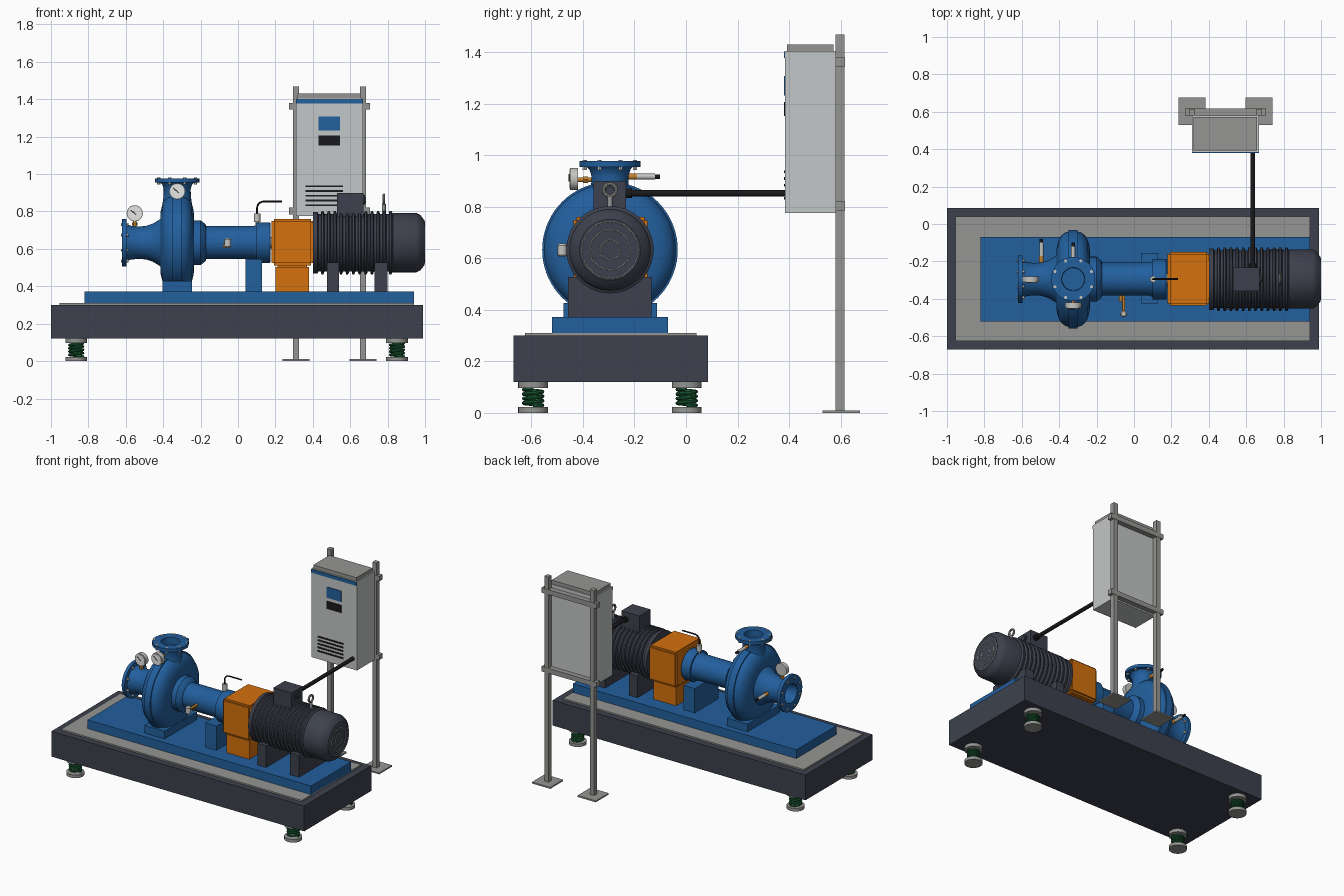
import bpy, bmesh, math
from mathutils import Vector, Matrix

if "Cube" in bpy.data.objects:
    bpy.data.objects.remove(bpy.data.objects["Cube"])


def material(name, r, g, b):
    m = bpy.data.materials.new(name)
    m.diffuse_color = (r, g, b, 1)
    m.use_nodes = True
    m.node_tree.nodes["Principled BSDF"].inputs["Base Color"].default_value = m.diffuse_color
    return m


BLUE = material("pump blue", 0.016, 0.115, 0.34)
DARK = material("dark slate", 0.047, 0.053, 0.075)
ORANGE = material("guard orange", 0.66, 0.165, 0.004)
GREY = material("steel grey", 0.30, 0.305, 0.29)
LIGHT = material("cabinet light grey", 0.55, 0.57, 0.57)
GREEN = material("spring green", 0.012, 0.13, 0.04)
BLACK = material("black", 0.01, 0.01, 0.012)
BRASS = material("brass", 0.55, 0.22, 0.03)
WHITE = material("dial white", 0.82, 0.82, 0.8)
SILVER = material("bright steel", 0.55, 0.55, 0.53)

AY, AZ = -0.295, 0.633          # shaft axis
NX = -0.325                     # discharge nozzle x
DIRS = {'x': Vector((1, 0, 0)), 'y': Vector((0, 1, 0)), '-y': Vector((0, -1, 0)), 'z': Vector((0, 0, 1))}


def finish(name, bm, mat):
    bmesh.ops.remove_doubles(bm, verts=bm.verts, dist=1e-6)
    bmesh.ops.recalc_face_normals(bm, faces=bm.faces)
    me = bpy.data.meshes.new(name)
    bm.to_mesh(me)
    bm.free()
    me.polygons.foreach_set("use_smooth", [True] * len(me.polygons))
    me.set_sharp_from_angle(angle=math.radians(32))
    me.materials.append(mat)
    ob = bpy.data.objects.new(name, me)
    bpy.context.collection.objects.link(ob)
    return ob


def box(name, x0, x1, y0, y1, z0, z1, mat, bevel=0):
    bm = bmesh.new()
    m = Matrix.Translation(((x0 + x1) / 2, (y0 + y1) / 2, (z0 + z1) / 2)) @ Matrix.Diagonal((x1 - x0, y1 - y0, z1 - z0, 1))
    bmesh.ops.create_cube(bm, size=1, matrix=m)
    if bevel:
        bmesh.ops.bevel(bm, geom=bm.edges[:], offset=bevel, segments=2, affect='EDGES')
    return finish(name, bm, mat)


def lathe(name, origin, axis, profile, mat, n=48):
    """Revolve (distance along axis, radius) points; ends close on the axis."""
    d = DIRS[axis]
    rot = d.to_track_quat('Z', 'Y').to_matrix()
    bm = bmesh.new()
    pts = [(profile[0][0], 0)] + list(profile) + [(profile[-1][0], 0)]
    rings = []
    for t, r in pts:
        count = n if r > 0 else 1
        rings.append([bm.verts.new(Vector(origin) + rot @ Vector((r * math.cos(2 * math.pi * k / n), r * math.sin(2 * math.pi * k / n), t)))
                      for k in range(count)])
    for a, b in zip(rings, rings[1:]):
        for k in range(n):
            vs = [a[k % len(a)], a[(k + 1) % len(a)], b[(k + 1) % len(b)], b[k % len(b)]]
            bm.faces.new(list(dict.fromkeys(vs)))
    return finish(name, bm, mat)


def cyl(name, origin, axis, t0, t1, r, mat, n=24):
    return lathe(name, origin, axis, [(t0, r), (t1, r)], mat, n)


def tube(name, points, r, mat, cyclic=False):
    cu = bpy.data.curves.new(name, 'CURVE')
    cu.dimensions = '3D'
    cu.bevel_depth, cu.bevel_resolution, cu.use_fill_caps = r, 2, True
    sp = cu.splines.new('POLY')
    sp.points.add(len(points) - 1)
    for p, q in zip(sp.points, points):
        p.co = (*q, 1)
    sp.use_cyclic_u = cyclic
    cu.materials.append(mat)
    ob = bpy.data.objects.new(name, cu)
    bpy.context.collection.objects.link(ob)
    bpy.ops.object.select_all(action='DESELECT')
    ob.select_set(True)
    bpy.context.view_layer.objects.active = ob
    bpy.ops.object.convert(target='MESH')
    bpy.ops.object.shade_smooth_by_angle(angle=math.radians(40))
    return ob


def ring_x(name, x, y, z, R, r, mat):
    return tube(name, [(x, y + R * math.cos(k * math.pi / 18), z + R * math.sin(k * math.pi / 18)) for k in range(36)], r, mat, True)


# Inertia base, grout and bedplate
box("inertia_base", -1, 0.99, -0.67, 0.085, 0.12, 0.30, DARK)
box("grout_bed", -0.955, 0.94, -0.625, 0.04, 0.30, 0.31, GREY)
box("bedplate", -0.82, 0.94, -0.52, -0.07, 0.305, 0.372, BLUE)

# Spring isolators
for x in (-0.865, 0.85):
    for y in (-0.593, 0.003):
        cyl("isolator_foot", (x, y, 0), 'z', 0, 0.022, 0.058, GREY, 32)
        cyl("isolator_cap", (x, y, 0), 'z', 0.097, 0.121, 0.058, GREY, 32)
        turns, steps = 4, 20
        tube("isolator_spring", [(x + 0.036 * math.cos(k * 2 * math.pi / steps), y + 0.036 * math.sin(k * 2 * math.pi / steps),
                                  0.025 + 0.07 * k / (turns * steps)) for k in range(turns * steps + 1)], 0.0075, GREEN)

# Pump casing, suction nozzle and flange in one revolved body
lathe("suction_nozzle", (0, AY, AZ), 'x',
      [(-0.54, 0.062), (-0.62, 0.068), (-0.62, 0.127), (-0.597, 0.127), (-0.597, 0.098), (-0.57, 0.09), (-0.53, 0.086),
       (-0.49, 0.09), (-0.455, 0.102), (-0.425, 0.12), (-0.40, 0.14)], BLUE)
half = [(0.09, 0.125), (0.088, 0.17), (0.078, 0.21), (0.062, 0.235), (0.042, 0.25), (0.024, 0.255), (0.024, 0.263)]
lathe("volute_casing", (NX, AY, AZ), 'x', [(-t, r) for t, r in half] + half[::-1], BLUE, 72)
box("pump_foot", -0.405, -0.245, -0.475, -0.113, 0.365, 0.427, BLUE)
lathe("discharge_nozzle", (NX, AY, 0), 'z',
      [(0.80, 0.085), (0.88, 0.073), (0.92, 0.072), (0.945, 0.08), (0.955, 0.09), (0.955, 0.118), (0.977, 0.118), (0.977, 0.062), (0.93, 0.06)], BLUE)

# Flange bolts
for k in range(8):
    a = math.pi / 8 + k * math.pi / 4
    c, s = 0.106 * math.cos(a), 0.106 * math.sin(a)
    cyl("suction_bolt", (0, AY + c, AZ + s), 'x', -0.626, -0.585, 0.009, SILVER, 6)
    cyl("discharge_bolt", (NX + c, AY + s, 0), 'z', 0.943, 0.981, 0.009, SILVER, 6)

# Bearing housing and its support
lathe("bearing_housing", (0, AY, AZ), 'x',
      [(-0.25, 0.12), (-0.20, 0.12), (-0.175, 0.10), (-0.17, 0.088), (0.08, 0.088), (0.10, 0.095), (0.10, 0.108), (0.17, 0.108), (0.175, 0.1)], BLUE)
cyl("pump_shaft", (0, AY, AZ), 'x', 0.17, 0.42, 0.03, SILVER)
box("bearing_support", 0.04, 0.128, -0.425, -0.155, 0.365, 0.545, BLUE)

# Coupling guard
box("coupling_guard", 0.18, 0.402, -0.437, -0.149, 0.512, 0.76, ORANGE, 0.012)
box("guard_neck", 0.21, 0.37, -0.395, -0.195, 0.49, 0.52, ORANGE)
box("guard_base", 0.2, 0.38, -0.415, -0.175, 0.37, 0.502, ORANGE)

# Motor with ring fins and fan cover
fins = [(0.40, 0.15), (0.402, 0.165), (0.425, 0.165)]
for k in range(12):
    x = 0.43 + k * 0.033
    fins += [(x, 0.153), (x + 0.013, 0.153), (x + 0.016, 0.169), (x + 0.027, 0.169)]
fins += [(0.83, 0.153), (0.83, 0.158), (0.955, 0.158), (0.975, 0.148), (0.998, 0.118)]
lathe("motor_body", (0, AY, AZ), 'x', fins, DARK, 56)
for r in (0.11, 0.078, 0.038):
    ring_x("fan_grille_ring", 0.997, AY, AZ, r, 0.003, GREY)
for x0, x1 in ((0.475, 0.541), (0.73, 0.8)):
    box("motor_foot", x0, x1, -0.457, -0.133, 0.37, 0.527, DARK)
box("terminal_box", 0.53, 0.672, -0.358, -0.232, 0.77, 0.9, DARK)
lathe("terminal_gland", (0.67, AY, 0.862), 'x', [(0, 0.026), (0.008, 0.026), (0.008, 0.016), (0.014, 0.016)], DARK, 20)
cyl("lifting_eye_stem", (0.78, AY, 0), 'z', 0.78, 0.84, 0.01, GREY, 16)
ring_x("lifting_eye", 0.78, AY, 0.865, 0.024, 0.007, GREY)
cyl("motor_cable", (0.635, 0, 0.852), 'y', -0.24, 0.39, 0.013, BLACK)
cyl("cable_gland", (0.635, 0, 0.852), 'y', -0.235, -0.21, 0.019, BLACK)


# Pressure gauges
def gauge(name, x, y, z):
    cyl(name + "_case", (x, y, z), '-y', -0.015, 0.015, 0.043, SILVER, 40)
    cyl(name + "_dial", (x, y, z), '-y', 0.015, 0.018, 0.037, WHITE, 40)
    tube(name + "_needle", [(x + 0.008, y - 0.019, z - 0.008), (x - 0.022, y - 0.019, z + 0.018)], 0.002, BLACK)


gauge("suction_gauge", -0.552, AY, 0.79)
cyl("suction_gauge_stem", (-0.552, AY, 0), 'z', 0.70, 0.755, 0.009, BRASS, 16)
cyl("suction_gauge_nut", (-0.552, AY, 0), 'z', 0.725, 0.742, 0.015, BRASS, 6)
gauge("discharge_gauge", NX, -0.435, 0.908)
cyl("discharge_gauge_stem", (NX, 0, 0.905), 'y', -0.425, -0.355, 0.009, BRASS, 16)
cyl("discharge_gauge_nut", (NX, 0, 0.905), 'y', -0.40, -0.38, 0.015, BRASS, 6)

# Side valves on both nozzles
for x, y, z in ((NX, -0.235, 0.917), (-0.495, -0.215, AZ)):
    cyl("valve_stub", (x, y, z), 'y', 0, 0.045, 0.012, BRASS, 16)
    cyl("valve_body", (x, y, z), 'y', 0.04, 0.115, 0.011, SILVER, 20)
    cyl("valve_cap", (x, y, z), 'y', 0.115, 0.135, 0.009, BLACK, 16)

# Oiler on the bearing housing
cyl("oiler_stub", (-0.055, 0, AZ), 'y', -0.475, -0.37, 0.008, BRASS, 16)
cyl("oiler_elbow", (-0.068, -0.39, 0.618), '-y', -0.01, 0.025, 0.013, BRASS, 16)
lathe("oiler_cup", (-0.055, -0.48, 0), 'z', [(0.606, 0.012), (0.612, 0.018), (0.65, 0.018), (0.658, 0.012)], SILVER, 24)

# Temperature sensor with bent lead
cyl("sensor_stem", (0.102, AY, 0), 'z', 0.71, 0.755, 0.009, SILVER, 16)
cyl("sensor_head", (0.102, AY, 0), 'z', 0.745, 0.79, 0.017, SILVER, 24)
bend = [(0.137 - 0.035 * math.cos(k * math.pi / 12), AY, 0.818 + 0.035 * math.sin(k * math.pi / 12)) for k in range(7)]
tube("sensor_lead", [(0.102, AY, 0.785)] + bend + [(0.235, AY, 0.853)], 0.005, BLACK)

# Control cabinet
box("cabinet", 0.309, 0.667, 0.385, 0.58, 0.775, 1.405, LIGHT)
box("cabinet_hood", 0.318, 0.658, 0.392, 0.573, 1.40, 1.43, GREY)
box("cabinet_blue_band", 0.309, 0.667, 0.38, 0.386, 1.378, 1.402, BLUE)
box("cabinet_screen", 0.43, 0.546, 0.38, 0.386, 1.232, 1.308, BLUE)
box("cabinet_keypad", 0.43, 0.546, 0.38, 0.386, 1.153, 1.207, BLACK)
for k in range(5):
    z = 0.833 + k * 0.0255
    box("cabinet_vent_slot", 0.36, 0.562, 0.381, 0.386, z - 0.005, z + 0.005, BLACK)

# Cabinet stand
for x in (0.31, 0.668):
    box("stand_post", x - 0.017, x + 0.017, 0.581, 0.615, 0.0, 1.468, GREY)
    box("stand_foot_plate", x - 0.072, x + 0.072, 0.53, 0.675, 0.0, 0.01, GREY)
for z in (0.785, 1.345):
    box("stand_rail", 0.272, 0.706, 0.58, 0.617, z, z + 0.035, GREY)
